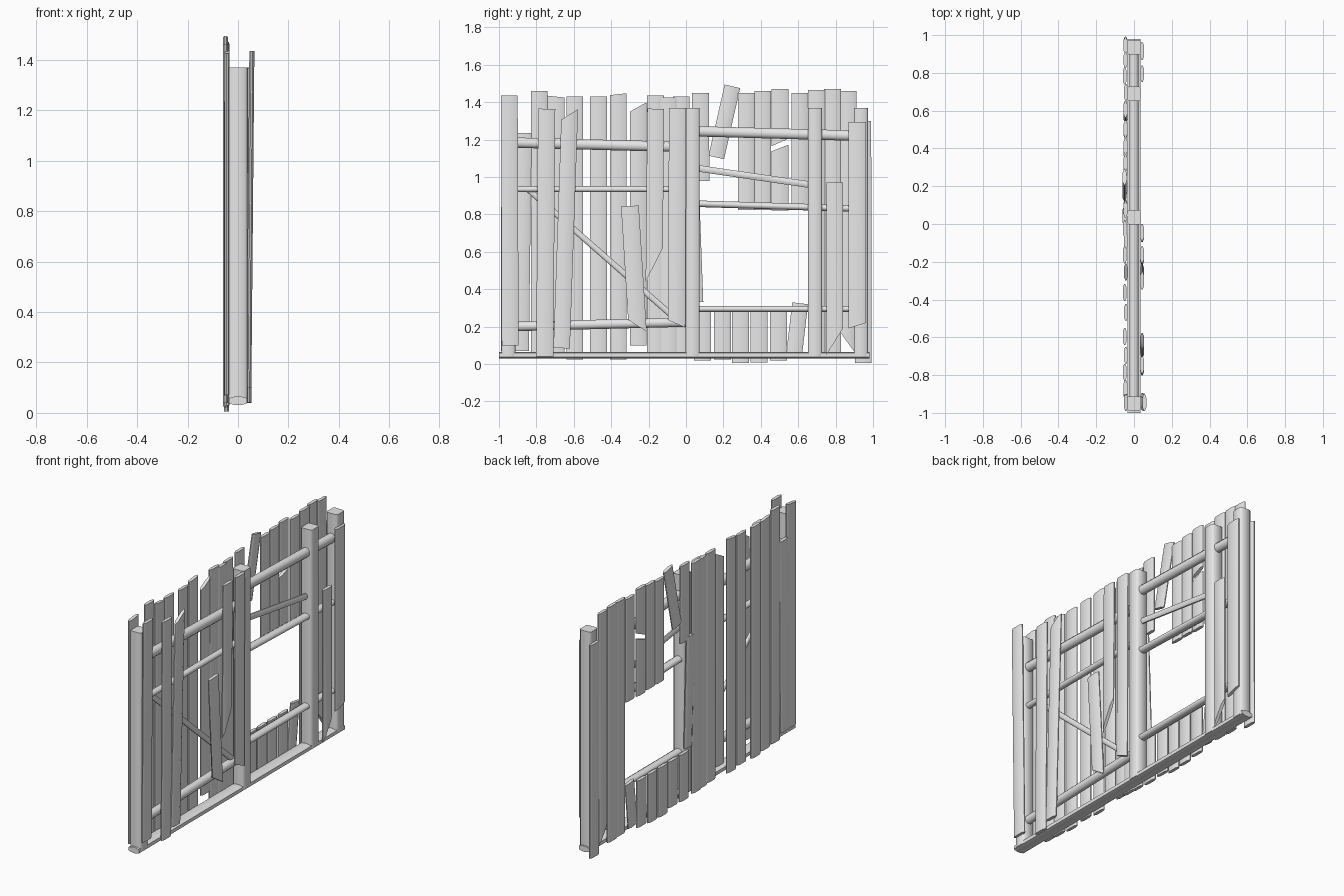
import bpy, bmesh
from mathutils import Vector

cube = bpy.data.objects.get("Cube")
if cube:
    bpy.data.objects.remove(cube, do_unlink=True)

wood = bpy.data.materials.new("pale_grey_wood")
wood.use_nodes = True
GREY = (0.8, 0.8, 0.8, 1)
wood.diffuse_color = GREY
wood.node_tree.nodes["Principled BSDF"].inputs["Base Color"].default_value = GREY


def timber(name, start, end, width, depth, x=0.0, lean=0.0,
           cut_start=0.0, cut_end=0.0, round_w=0.2, round_d=0.35):
    """Rounded beam from start to end, both (y, z); cuts slant the ends."""
    a, b = Vector((x, *start)), Vector((x + lean, *end))
    along = (b - a).normalized()
    side = Vector((0, along.z, -along.y)).normalized()
    w, d = width / 2, depth / 2
    wi, di = w - width * round_w, d - depth * round_d
    section = [(wi, d), (w, di), (w, -di), (wi, -d),
               (-wi, -d), (-w, -di), (-w, di), (-wi, d)]
    bm = bmesh.new()
    rings = []
    for point, cut in ((a, cut_start), (b, cut_end)):
        rings.append([bm.verts.new(point + side * s + Vector((t, 0, 0))
                                   + along * cut * s / width)
                      for s, t in section])
    n = len(section)
    for i in range(n):
        j = (i + 1) % n
        bm.faces.new((rings[0][i], rings[0][j], rings[1][j], rings[1][i]))
    bm.faces.new(rings[0])
    bm.faces.new(rings[1])
    bmesh.ops.recalc_face_normals(bm, faces=bm.faces)
    mesh = bpy.data.meshes.new(name)
    bm.to_mesh(mesh)
    bm.free()
    mesh.materials.append(wood)
    obj = bpy.data.objects.new(name, mesh)
    bpy.context.collection.objects.link(obj)
    bpy.ops.object.select_all(action='DESELECT')
    obj.select_set(True)
    bpy.context.view_layer.objects.active = obj
    bpy.ops.object.shade_smooth_by_angle(angle=1.05)
    return obj


def post(name, y):
    timber(name, (y, 0.04), (y, 1.37), 0.075, 0.075, round_w=0.12, round_d=0.12)


def rail(name, start, end, width, depth=0.05, x=0.0):
    timber(name, start, end, width, depth, x, round_w=0.29, round_d=0.29)


def plank(name, start, end, width=0.09, x=-0.045, **options):
    timber(name, start, end, width, 0.02, x, **options)


# Frame posts and ground sill
for label, y in (("end", -0.95), ("middle", 0.036), ("window", 0.69), ("far", 0.935)):
    post(label + "_post", y)
timber("ground_sill", (-1.0, 0.048), (0.98, 0.048), 0.035, 0.07)

# Rails and braces of the solid bay
rail("solid_top_rail", (-0.95, 1.185), (0.02, 1.16), 0.055)
rail("solid_middle_rail", (-0.95, 0.935), (0.02, 0.935), 0.032, 0.04)
rail("solid_lower_rail", (-0.95, 0.20), (0.02, 0.225), 0.05)
rail("solid_brace", (-0.85, 0.94), (-0.03, 0.22), 0.032, 0.02)

# Rails and brace of the window bay
rail("window_top_rail", (0.04, 1.245), (0.95, 1.22), 0.055)
rail("window_head_rail", (0.04, 0.858), (0.95, 0.83), 0.035)
rail("window_sill_rail", (0.04, 0.295), (0.95, 0.295), 0.032)
rail("window_brace", (0.04, 1.05), (0.69, 0.955), 0.035, 0.02)

# Full-height cladding planks: centre, bottom, top, slant of the top
cladding = [(-0.945, 0.07, 1.43, 0.01), (-0.785, 0.04, 1.46, 0),
            (-0.695, 0.03, 1.43, -0.01), (-0.595, 0.025, 1.43, 0),
            (-0.468, 0.03, 1.43, 0), (-0.362, 0.025, 1.443, 0.01),
            (-0.255, 0.10, 1.375, 0.05), (-0.163, 0.04, 1.435, 0),
            (-0.09, 0.03, 1.425, 0), (-0.025, 0.03, 1.43, 0),
            (0.697, 0.04, 1.465, 0), (0.783, 0.04, 1.47, 0)]
for i, (y, low, high, slant) in enumerate(cladding):
    plank("cladding_plank_%d" % (i + 1), (y, low), (y, high),
          x=-0.043 - 0.006 * (i % 2), cut_end=slant)
plank("short_end_plank", (-0.885, 0.07), (-0.87, 1.235), 0.09)
plank("broken_foot_plank", (0.868, 0.11), (0.868, 1.46), 0.085, cut_start=-0.12)
plank("outer_end_plank", (0.948, 0.005), (0.945, 1.30), 0.09)

# Planks above the window, one of them snapped in two
plank("jamb_plank_upper", (0.08, 0.98), (0.078, 1.45))
plank("jamb_plank_lower", (0.055, 0.33), (0.03, 1.0), 0.075, x=-0.05)
plank("hanging_plank", (0.162, 1.105), (0.248, 1.485), 0.085, x=-0.05)
for i, (y, high) in enumerate(((0.323, 1.45), (0.41, 1.46), (0.607, 1.45))):
    plank("above_window_plank_%d" % (i + 1), (y, 0.825), (y, high), 0.088)
plank("snapped_plank_upper", (0.502, 1.185), (0.502, 1.47), cut_start=0.04)
plank("snapped_plank_lower", (0.502, 0.82), (0.502, 1.155), cut_end=0.035)

# Planks below the window
for i, (y, low) in enumerate(((0.088, 0.02), (0.195, 0.025), (0.292, 0.005),
                              (0.39, 0.008), (0.495, 0.02))):
    plank("below_window_plank_%d" % (i + 1), (y, low), (y, 0.305))
plank("loose_below_window_plank", (0.578, 0.05), (0.61, 0.325), 0.085)

# Boards nailed on the inner face
INNER = 0.043
plank("inner_end_board", (-0.94, 0.10), (-0.945, 1.435), 0.09, INNER, lean=0.012)
plank("inner_tall_board", (-0.755, 0.04), (-0.745, 1.365), 0.092, INNER)
plank("inner_leaning_board", (-0.665, 0.085), (-0.622, 1.335), 0.088, INNER, cut_end=0.06)
plank("inner_broken_board", (-0.17, 0.53), (-0.162, 1.365), 0.09, INNER, cut_start=0.18)
plank("inner_fallen_board", (-0.26, 0.205), (-0.30, 0.845), 0.095, INNER, cut_start=-0.07)
plank("inner_middle_board", (-0.05, 0.215), (-0.045, 1.37), 0.092, INNER, cut_start=-0.04)
plank("inner_window_board", (0.795, 0.12), (0.795, 0.97), 0.088, INNER, cut_start=0.14)
plank("inner_far_board", (0.915, 0.205), (0.915, 1.295), 0.095, INNER, cut_start=0.03)
